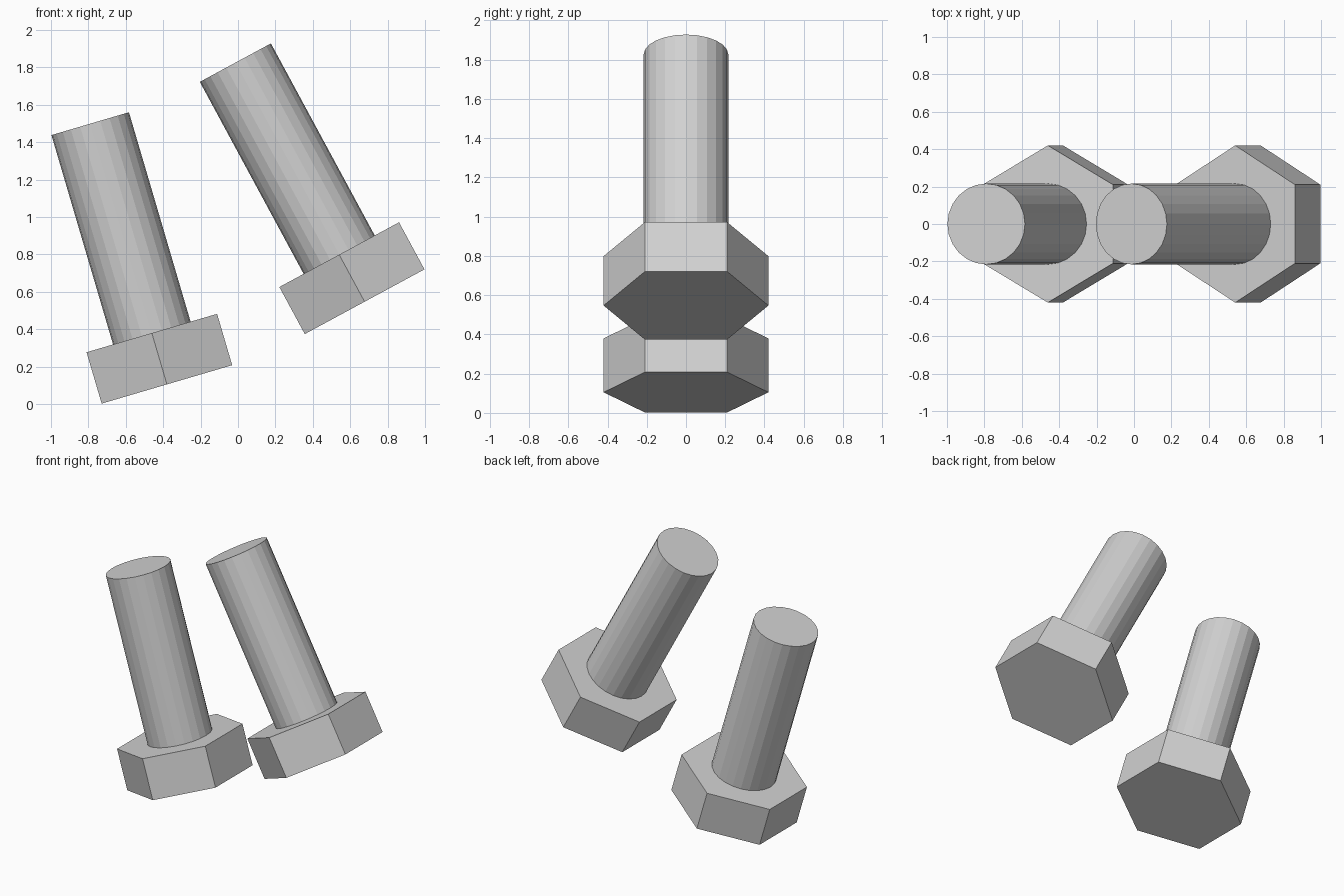
import bpy
import bmesh
import math
from mathutils import Matrix

cube = bpy.data.objects.get("Cube")
if cube:
    bpy.data.objects.remove(cube, do_unlink=True)

steel = bpy.data.materials.new("light_grey_steel")
colour = (0.64, 0.64, 0.64, 1)
steel.use_nodes = True
steel.diffuse_color = colour
steel.node_tree.nodes["Principled BSDF"].inputs["Base Color"].default_value = colour

HEAD_RADIUS, HEAD_HEIGHT = 0.42, 0.286
SHAFT_RADIUS, LENGTH = 0.216, 1.453


def prism(name, sides, radius, bottom, top, placement):
    """Closed prism along local z, with one corner on the y axis."""
    bm = bmesh.new()
    ring = []
    for i in range(sides):
        a = math.tau * i / sides
        ring.append(bm.verts.new((radius * math.sin(a), radius * math.cos(a), bottom)))
    base = bm.faces.new(ring)
    side = bmesh.ops.extrude_face_region(bm, geom=[base], use_keep_orig=True)
    moved = [v for v in side["geom"] if isinstance(v, bmesh.types.BMVert)]
    bmesh.ops.translate(bm, verts=moved, vec=(0, 0, top - bottom))
    bmesh.ops.recalc_face_normals(bm, faces=bm.faces)
    mesh = bpy.data.meshes.new(name)
    bm.to_mesh(mesh)
    bm.free()
    mesh.materials.append(steel)
    obj = bpy.data.objects.new(name, mesh)
    obj.matrix_world = placement
    bpy.context.collection.objects.link(obj)
    return obj


def bolt(name, x, z, tilt):
    """Hex bolt whose head underside is centred at (x, 0, z), leaning to -x."""
    placement = Matrix.Translation((x, 0, z)) @ Matrix.Rotation(-math.radians(tilt), 4, "Y")
    prism(name + "_head", 6, HEAD_RADIUS, 0, HEAD_HEIGHT, placement)
    prism(name + "_shaft", 24, SHAFT_RADIUS, HEAD_HEIGHT, LENGTH, placement)


# Two tilted bolts
bolt("right_bolt", -0.38, 0.105, 16.4)
bolt("left_bolt", 0.677, 0.547, 28.4)
